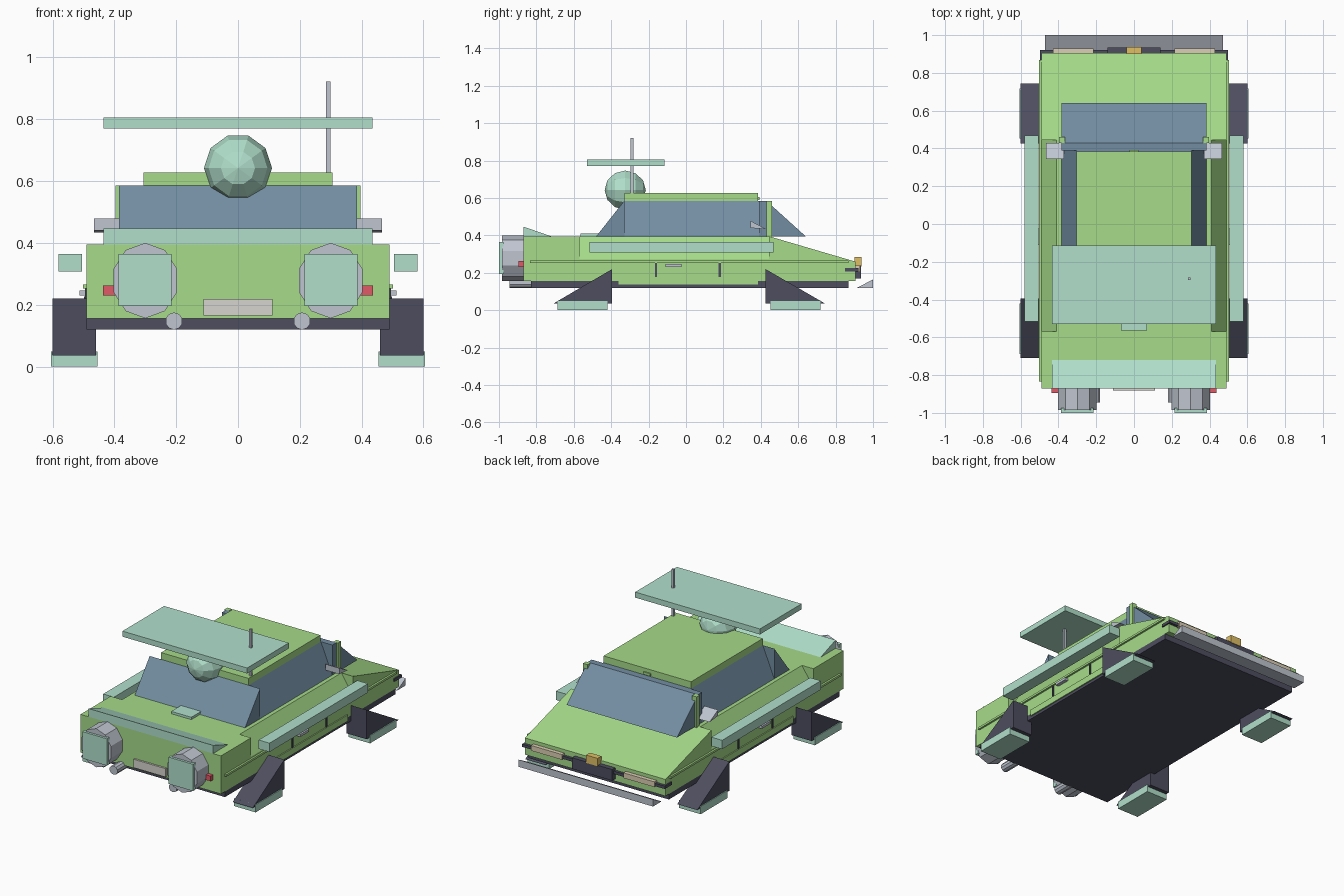
import bpy, bmesh, math
from mathutils import Matrix, Vector

if "Cube" in bpy.data.objects:
    bpy.data.objects.remove(bpy.data.objects["Cube"])


def mat(name, r, g, b):
    m = bpy.data.materials.new(name)
    m.diffuse_color = (r, g, b, 1)
    m.use_nodes = True
    m.node_tree.nodes["Principled BSDF"].inputs["Base Color"].default_value = m.diffuse_color
    return m


GREEN = mat("green_paint", 0.38, 0.71, 0.25)
MINT = mat("mint", 0.44, 0.74, 0.60)
GLASS = mat("glass", 0.17, 0.27, 0.36)
DARK = mat("dark_trim", 0.075, 0.075, 0.115)
METAL = mat("metal", 0.52, 0.56, 0.63)
RED = mat("red_lamp", 0.75, 0.10, 0.14)
CREAM = mat("cream", 0.72, 0.62, 0.46)
PLATE = mat("plate", 0.68, 0.66, 0.62)
GOLD = mat("gold", 0.74, 0.52, 0.13)


def finish(name, bm, material):
    bmesh.ops.recalc_face_normals(bm, faces=bm.faces)
    me = bpy.data.meshes.new(name)
    bm.to_mesh(me)
    bm.free()
    me.materials.append(material)
    ob = bpy.data.objects.new(name, me)
    bpy.context.collection.objects.link(ob)
    return ob


def prism(name, pts, a, b, material, axis="x"):
    """Extrude a (y,z) profile along x, or an (x,z) profile along y, from a to b."""
    bm = bmesh.new()
    place = (lambda p, t: (t, p[0], p[1])) if axis == "x" else (lambda p, t: (p[0], t, p[1]))
    lo, hi = [[bm.verts.new(place(p, t)) for p in pts] for t in (a, b)]
    bm.faces.new(lo)
    bm.faces.new(hi)
    for i in range(len(pts)):
        j = (i + 1) % len(pts)
        bm.faces.new((lo[i], lo[j], hi[j], hi[i]))
    return finish(name, bm, material)


def box(name, x, y, z, material):
    return prism(name, [(y[0], z[0]), (y[1], z[0]), (y[1], z[1]), (y[0], z[1])], x[0], x[1], material)


def tube(name, x, z, rx, rz, y0, y1, n, material):
    pts = [(x + rx * math.sin(2 * math.pi * i / n), z + rz * math.cos(2 * math.pi * i / n)) for i in range(n)]
    return prism(name, pts, y0, y1, material, "y")


# Body: square rear block, middle with sloped shoulders, sloping hood
box("rear_body", (-.49, .49), (-.87, -.57), (.155, .395), GREEN)
prism("middle_body", [(-.49, .155), (.49, .155), (.49, .275), (.41, .395), (-.41, .395), (-.49, .275)],
      -.57, .445, GREEN, "y")
prism("hood", [(.445, .155), (.905, .155), (.905, .26), (.445, .395)], -.49, .49, GREEN)
box("underbody", (-.49, .49), (-.83, .87), (.12, .155), DARK)

# Cabin
prism("windshield", [(.64, .395), (.43, .585), (.39, .585), (.39, .395)], -.385, .385, GLASS)
prism("rear_window", [(-.48, .395), (-.33, .395), (-.33, .585)], -.385, .385, GLASS)
prism("side_windows", [(-.385, .395), (.385, .395), (.305, .585), (-.305, .585)], -.33, .39, GLASS, "y")
box("roof", (-.305, .305), (-.33, .385), (.585, .628), GREEN)
box("roof_tab", (-.025, .025), (.38, .392), (.59, .606), GREEN)

# Roof equipment and rear deck
box("roof_panel", (-.435, .435), (-.53, -.115), (.77, .805), MINT)
bm = bmesh.new()
bmesh.ops.create_uvsphere(bm, u_segments=10, v_segments=6, radius=.11)
bmesh.ops.transform(bm, verts=bm.verts, matrix=Matrix.Translation(Vector((0, -.325, .642)))
                    @ Matrix.Rotation(math.pi / 2, 4, "X") @ Matrix.Rotation(math.pi / 2, 4, "Z"))
finish("roof_sphere", bm, MINT)
box("antenna", (.285, .3), (-.297, -.282), (.58, .922), METAL)
prism("tail_spoiler", [(-.87, .395), (-.72, .395), (-.87, .447)], -.435, .435, MINT)
box("deck_vent", (-.07, .07), (-.565, -.46), (.395, .41), MINT)

# Nose and tail details
prism("front_splitter", [(.915, .12), (1.0, .12), (1.0, .165)], -.47, .47, METAL)
box("front_bumper_strip", (-.498, .498), (.85, .922), (.208, .226), DARK)
box("grille", (-.14, .14), (.9, .935), (.17, .24), DARK)
box("hood_badge_block", (-.04, .04), (.9, .938), (.235, .285), GOLD)
box("rear_plate", (-.112, .112), (-.882, -.865), (.165, .218), PLATE)


def span(s, a, b):
    return (min(s * a, s * b), max(s * a, s * b))


# Parts repeated on both sides
for s, side in ((-1, "left"), (1, "right")):
    box(side + "_pillar", span(s, .365, .397), (.43, .46), (.39, .585), GREEN)
    prism(side + "_mirror", [(.345, .478), (.345, .44), (.43, .433)], *span(s, .37, .465), METAL)
    box(side + "_side_rail", span(s, .505, .58), (-.515, .468), (.308, .364), MINT)
    box(side + "_trim_strip", span(s, .485, .502), (-.835, .868), (.253, .266), GREEN)
    box(side + "_sill", span(s, .48, .497), (-.36, .385), (.137, .177), GREEN)
    box(side + "_door_handle", span(s, .485, .512), (-.11, -.025), (.23, .246), METAL)
    for i, y in enumerate((-.16, .18)):
        box(f"{side}_door_gap_{i}", span(s, .485, .495), (y - .006, y + .006), (.175, .252), DARK)

    # Wedge legs with landing pads
    prism(side + "_rear_leg", [(-.71, .035), (-.395, .035), (-.395, .22)], *span(s, .46, .6), DARK)
    prism(side + "_front_leg", [(.425, .22), (.425, .035), (.745, .035)], *span(s, .46, .6), DARK)
    box(side + "_rear_pad", span(s, .455, .605), (-.688, -.42), (0, .048), MINT)
    box(side + "_front_pad", span(s, .455, .605), (.452, .718), (0, .048), MINT)

    # Thrusters, exhausts and lamps
    tube(side + "_thruster", s * .3, .278, .108, .122, -.985, -.86, 10, METAL)
    box(side + "_thruster_plate", span(s, .215, .386), (-1.0, -.975), (.195, .364), MINT)
    tube(side + "_exhaust", s * .207, .147, .028, .028, -.945, -.82, 10, METAL)
    box(side + "_tail_lamp", span(s, .39, .436), (-.895, -.865), (.23, .262), RED)
    box(side + "_headlight", span(s, .215, .43), (.9, .93), (.205, .238), CREAM)
